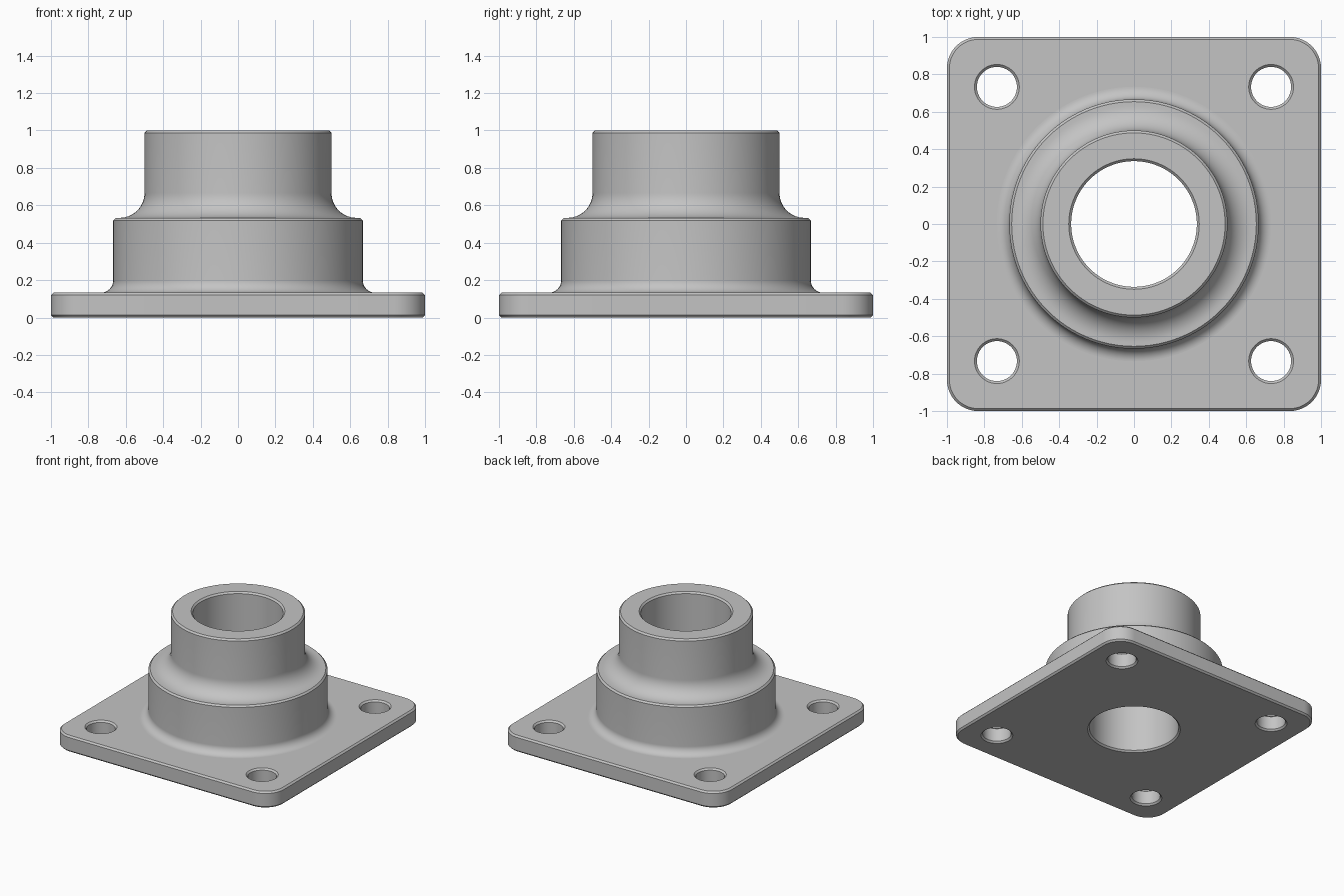
import bpy
import bmesh
from math import sin, cos, pi, radians

cube = bpy.data.objects.get("Cube")
if cube:
    bpy.data.objects.remove(cube, do_unlink=True)

PLATE_TOP = 0.133
CHAMFER = 0.013
BORE = 0.336
SEGMENTS = 96

metal = bpy.data.materials.new("grey metal")
metal.use_nodes = True
colour = (0.55, 0.55, 0.55, 1)
metal.diffuse_color = colour
metal.node_tree.nodes["Principled BSDF"].inputs["Base Color"].default_value = colour


def make_object(name, bm):
    bmesh.ops.remove_doubles(bm, verts=bm.verts, dist=1e-5)
    bmesh.ops.recalc_face_normals(bm, faces=bm.faces)
    mesh = bpy.data.meshes.new(name)
    bm.to_mesh(mesh)
    bm.free()
    mesh.materials.append(metal)
    obj = bpy.data.objects.new(name, mesh)
    bpy.context.collection.objects.link(obj)
    return obj


def bridge(bm, a, b):
    for i in range(len(a)):
        j = (i + 1) % len(a)
        bm.faces.new((a[i], a[j], b[j], b[i]))


def lathe(name, profile, centre=(0, 0), closed=False, segments=SEGMENTS):
    """Turn (radius, z) points about a vertical axis; open profiles get end caps."""
    bm = bmesh.new()
    angles = [2 * pi * i / segments for i in range(segments)]
    rings = [[bm.verts.new((centre[0] + r * cos(a), centre[1] + r * sin(a), z))
              for a in angles] for r, z in profile]
    for a, b in zip(rings, rings[1:]):
        bridge(bm, a, b)
    if closed:
        bridge(bm, rings[-1], rings[0])
    else:
        bm.faces.new(rings[0])
        bm.faces.new(rings[-1])
    return make_object(name, bm)


def fillet(r, z, size, steps=14):
    """Concave quarter round from the wall at radius r down to the floor at z."""
    return [(r + size * (1 - cos(t)), z + size * (1 - sin(t)))
            for t in (pi / 2 * i / steps for i in range(steps + 1))]


def rounded_square(bm, inset, z, half=1.0, radius=0.167, steps=12):
    c = half - radius
    ring = []
    for k, (sx, sy) in enumerate(((1, 1), (-1, 1), (-1, -1), (1, -1))):
        for i in range(steps + 1):
            a = pi / 2 * (k + i / steps)
            ring.append(bm.verts.new((sx * c + (radius - inset) * cos(a),
                                      sy * c + (radius - inset) * sin(a), z)))
    return ring


def cut(target, cutter):
    mod = target.modifiers.new("cut", "BOOLEAN")
    mod.operation = "DIFFERENCE"
    mod.solver = "EXACT"
    mod.object = cutter
    bpy.context.view_layer.objects.active = target
    bpy.ops.object.modifier_apply(modifier=mod.name)
    bpy.data.objects.remove(cutter, do_unlink=True)


# Square flange plate with rounded corners and chamfered rims
bm = bmesh.new()
levels = ((CHAMFER, 0), (0, CHAMFER), (0, PLATE_TOP - CHAMFER), (CHAMFER, PLATE_TOP))
rings = [rounded_square(bm, inset, z) for inset, z in levels]
for lower, upper in zip(rings, rings[1:]):
    bridge(bm, lower, upper)
bm.faces.new(rings[0])
bm.faces.new(rings[-1])
plate = make_object("flange_plate", bm)

# Centre bore through the plate, chamfered below
cut(plate, lathe("bore_cutter", [(BORE + 2 * CHAMFER, -CHAMFER), (BORE, CHAMFER),
                                 (BORE, PLATE_TOP + CHAMFER)]))

# Four bolt holes, chamfered on both sides
HOLE = 0.107
for sx in (-1, 1):
    for sy in (-1, 1):
        cut(plate, lathe("bolt_hole_cutter",
                         [(HOLE + 2 * CHAMFER, -CHAMFER), (HOLE, CHAMFER),
                          (HOLE, PLATE_TOP - CHAMFER),
                          (HOLE + 2 * CHAMFER, PLATE_TOP + CHAMFER)],
                         (sx * 0.733, sy * 0.733), segments=48))

# Stepped hub: bore, neck, shoulder and filleted foot
NECK, SHOULDER, STEP = 0.5, 0.667, 0.533
profile = [(BORE, PLATE_TOP), (BORE, 1 - CHAMFER), (BORE + CHAMFER, 1),
           (NECK - CHAMFER, 1), (NECK, 1 - CHAMFER)]
profile += fillet(NECK, STEP, 0.133)
profile += [(SHOULDER - CHAMFER, STEP), (SHOULDER, STEP - CHAMFER)]
profile += fillet(SHOULDER, PLATE_TOP, 0.067)
hub = lathe("hub", profile, closed=True)

# Smooth round walls, crisp chamfers
for obj in (plate, hub):
    bpy.ops.object.select_all(action="DESELECT")
    obj.select_set(True)
    bpy.context.view_layer.objects.active = obj
    bpy.ops.object.shade_smooth_by_angle(angle=radians(30))
